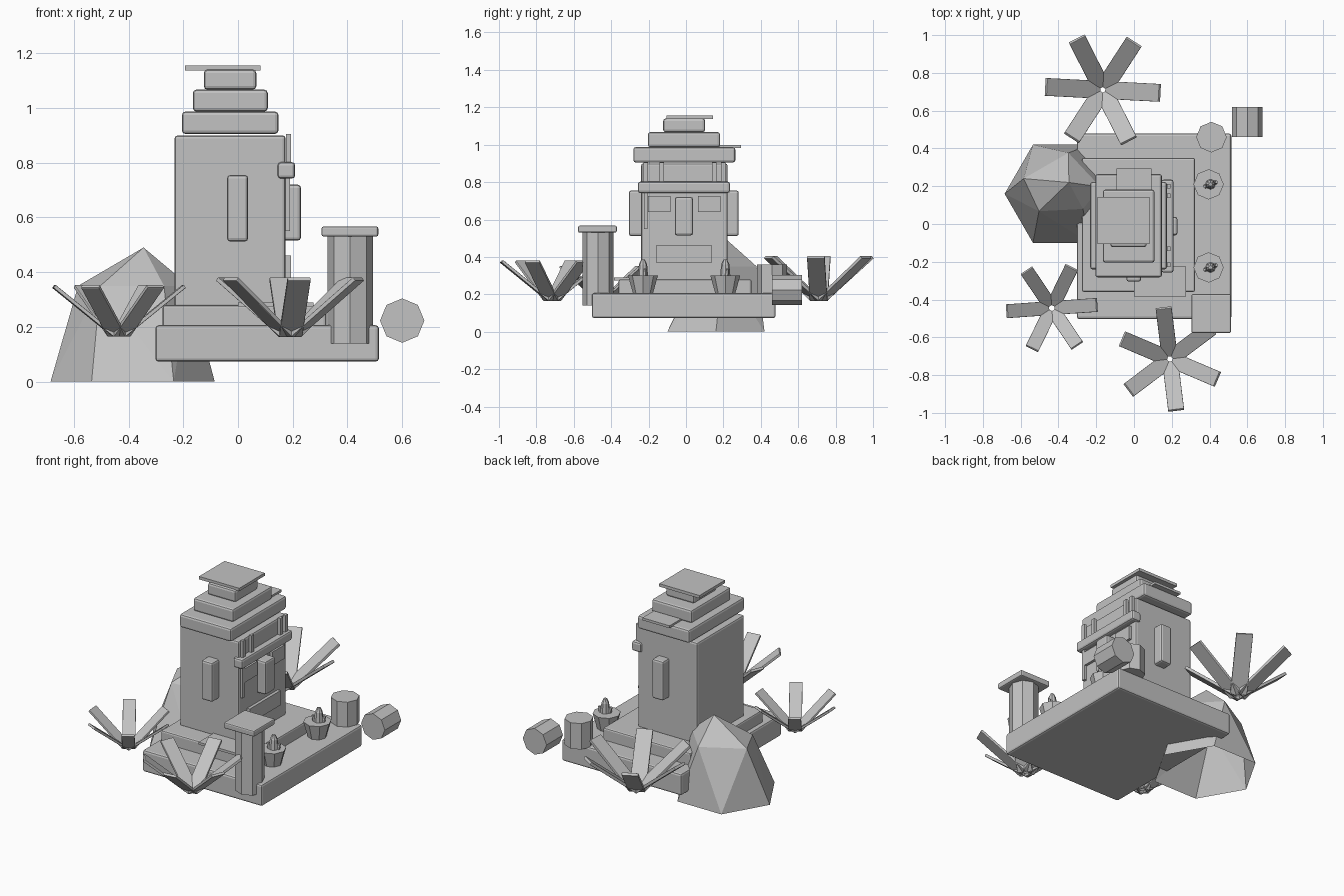
import bpy, bmesh
from math import radians, cos, sin, pi
from mathutils import Matrix, Vector

cube = bpy.data.objects.get("Cube")
if cube:
    bpy.data.objects.remove(cube, do_unlink=True)

grey = bpy.data.materials.new("stone grey")
grey.use_nodes = True
GREY = (0.54, 0.54, 0.54, 1)
grey.diffuse_color = GREY
grey.node_tree.nodes["Principled BSDF"].inputs["Base Color"].default_value = GREY


def finish(name, bm, bevel=0):
    mesh = bpy.data.meshes.new(name)
    bmesh.ops.recalc_face_normals(bm, faces=bm.faces)
    bm.to_mesh(mesh)
    bm.free()
    mesh.materials.append(grey)
    obj = bpy.data.objects.new(name, mesh)
    bpy.context.collection.objects.link(obj)
    if bevel:
        mod = obj.modifiers.new("bevel", "BEVEL")
        mod.width, mod.segments = bevel, 2
    return obj


def box(name, x, y, z, bevel=0):
    """Box from (low, high) ranges on each axis."""
    bm = bmesh.new()
    size = [b - a for a, b in (x, y, z)]
    mid = [(a + b) / 2 for a, b in (x, y, z)]
    bmesh.ops.create_cube(bm, size=1, matrix=Matrix.Translation(mid) @ Matrix.Diagonal((*size, 1)))
    return finish(name, bm, bevel)


def drum(bm, start, end, r1, r2, sides=8):
    """Tapered prism between two points."""
    start, end = Vector(start), Vector(end)
    turn = (end - start).to_track_quat("Z", "Y").to_matrix().to_4x4()
    bmesh.ops.create_cone(bm, cap_ends=True, segments=sides, radius1=r1, radius2=r2,
                          depth=(end - start).length,
                          matrix=Matrix.Translation((start + end) / 2) @ turn)


def prism(name, start, end, r1, r2):
    bm = bmesh.new()
    drum(bm, start, end, r1, r2)
    return finish(name, bm)


# Ground slab, step and tower
box("base_slab", (-0.302, 0.515), (-0.503, 0.479), (0.073, 0.206), 0.012)
box("step", (-0.275, 0.323), (-0.36, 0.35), (0.19, 0.28), 0.01)
box("step_mat", (0.0, 0.275), (-0.385, -0.225), (0.275, 0.29))
box("tower", (-0.232, 0.174), (-0.24, 0.222), (0.27, 0.90), 0.012)

# Stepped roof
box("roof_lower", (-0.205, 0.148), (-0.282, 0.264), (0.905, 0.987), 0.013)
box("roof_middle", (-0.165, 0.109), (-0.204, 0.182), (0.987, 1.067), 0.013)
box("roof_upper", (-0.125, 0.067), (-0.122, 0.102), (1.067, 1.14), 0.013)
box("roof_plate", (-0.193, 0.082), (-0.105, 0.144), (1.137, 1.155))
box("roof_ledge_plate", (-0.093, 0.093), (0.12, 0.293), (0.983, 0.998))

# Side windows
box("window_right", (-0.04, 0.037), (-0.305, -0.22), (0.512, 0.755), 0.012)
box("window_left", (-0.04, 0.037), (0.20, 0.282), (0.512, 0.755), 0.012)

# Balcony side
box("balcony_ledge", (0.145, 0.209), (-0.257, 0.235), (0.742, 0.802), 0.012)
for y in (-0.215, -0.13, 0.15, 0.20):
    box("balcony_post", (0.175, 0.193), (y - 0.012, y + 0.012), (0.79, 0.905))
box("shutter", (0.16, 0.23), (-0.06, 0.037), (0.515, 0.72), 0.012)
box("sign_plate", (0.165, 0.193), (-0.16, 0.14), (0.37, 0.46))
for y in (-0.143, 0.125):
    box("wall_panel", (0.165, 0.19), (y - 0.06, y + 0.06), (0.64, 0.725))
box("wall_rod", (0.165, 0.19), (-0.225, -0.205), (0.55, 0.75))

# Corner pillar and its cap
prism("pillar", (0.41, -0.47, 0.14), (0.41, -0.47, 0.54), 0.083, 0.083)
box("pillar_cap", (0.305, 0.513), (-0.577, -0.37), (0.53, 0.567), 0.008)

# Barrels, one upright and one lying down
prism("barrel_upright", (0.41, 0.46, 0.20), (0.41, 0.46, 0.36), 0.081, 0.081)
prism("barrel_lying", (0.60, 0.46, 0.223), (0.60, 0.62, 0.223), 0.081, 0.081)

# Potted cactuses
for y in (-0.23, 0.21):
    prism("pot", (0.395, y, 0.20), (0.395, y, 0.30), 0.052, 0.08)
    bm = bmesh.new()
    drum(bm, (0.405, y, 0.29), (0.405, y, 0.36), 0.028, 0.022)
    drum(bm, (0.405, y, 0.36), (0.405, y, 0.385), 0.022, 0.01)
    for side in (-1, 1):
        drum(bm, (0.405 + side * 0.02, y + side * 0.008, 0.29),
             (0.405 + side * 0.032, y + side * 0.012, 0.335), 0.014, 0.008, 6)
    finish("cactus", bm)


# Spiky plants, each with six tilted blades
def plant(x, y, reach, turn):
    bm = bmesh.new()
    length, width, thick = reach * 1.24, reach * 0.32, reach * 0.06
    for i in range(6):
        place = (Matrix.Translation((x, y, 0.155))
                 @ Matrix.Rotation(radians(turn + 60 * i), 4, "Z")
                 @ Matrix.Rotation(radians(-39), 4, "Y")
                 @ Matrix.Translation((length / 2 + 0.022, 0, 0))
                 @ Matrix.Diagonal((length, width, thick, 1)))
        bmesh.ops.create_cube(bm, size=1, matrix=place)
    finish("spiky_plant", bm, 0.003)


plant(-0.165, 0.71, 0.295, -3)
plant(-0.435, -0.445, 0.23, 4)
plant(0.19, -0.715, 0.265, 37)

# Faceted boulder: six-sided foot, five-sided shoulder, one peak, hollow below
bm = bmesh.new()
for i in range(6):
    a = i * pi / 3
    bm.verts.new((-0.385 + 0.3 * cos(a), 0.16 + 0.3 * sin(a), 0))
for angle, r in ((158, 0.215), (218, 0.15), (325, 0.14), (10, 0.21), (80, 0.22)):
    a = radians(angle)
    bm.verts.new((-0.385 + r * cos(a), 0.16 + r * sin(a), 0.35))
bm.verts.new((-0.345, 0.22, 0.49))
bmesh.ops.convex_hull(bm, input=bm.verts)
floor = [f for f in bm.faces if all(v.co.z < 0.01 for v in f.verts)]
bmesh.ops.delete(bm, geom=floor, context="FACES")
finish("boulder", bm)
